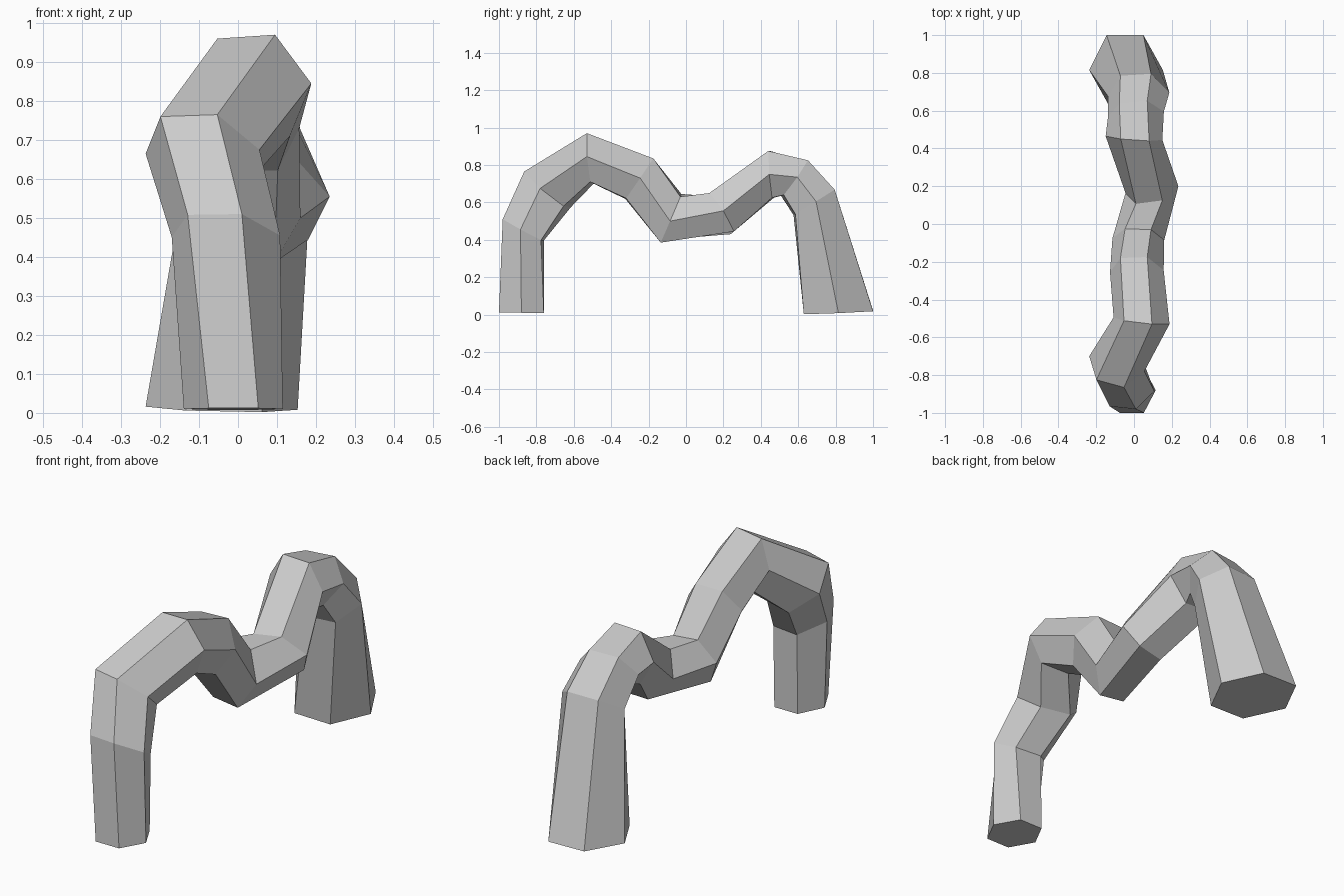
import bpy, bmesh
from mathutils import Vector

# Path of the tube: ring centre, right-hand corner, outer right corner.
# The remaining four hexagon corners follow by symmetry about the centre.
RINGS = [
    ((-.012, -.88, .01), (.115, -.88, .01), (.052, -1.0, .012)),      # front foot
    ((-.031, -.87, .453), (.108, -.885, .455), (.01, -.98, .51)),
    ((-.091, -.74, .67), (.055, -.78, .675), (-.053, -.865, .765)),
    ((.04, -.512, .835), (.188, -.53, .845), (.095, -.53, .97)),      # front arch top
    ((.015, -.25, .727), (.157, -.245, .73), (.07, -.175, .835)),
    ((.023, -.08, .515), (.16, -.085, .50), (.09, -.03, .63)),        # saddle
    ((.095, .182, .54), (.235, .20, .555), (.15, .125, .65)),
    ((.0, .455, .75), (.15, .445, .75), (.08, .44, .875)),            # back arch top
    ((.01, .58, .73), (.158, .595, .735), (.07, .652, .825)),
    ((.025, .685, .60), (.187, .695, .605), (.09, .795, .668)),
    ((-.042, .815, .012), (.153, .815, .008), (.05, 1.0, .018)),      # back foot
]


def hexagon(bm, centre, right, outer):
    c = Vector(centre)
    a, b = Vector(right) - c, Vector(outer) - c
    return [bm.verts.new(c + d) for d in (a, b, b - a, -a, -b, a - b)]


# Skin the rings into one faceted tube with closed feet
bm = bmesh.new()
loops = [hexagon(bm, *ring) for ring in RINGS]
for lower, upper in zip(loops, loops[1:]):
    for i in range(6):
        j = (i + 1) % 6
        bm.faces.new((lower[i], lower[j], upper[j], upper[i]))
bm.faces.new(loops[0])
bm.faces.new(loops[-1])
bmesh.ops.recalc_face_normals(bm, faces=bm.faces)

mesh = bpy.data.meshes.new("double_arch_tube")
bm.to_mesh(mesh)
bm.free()
bpy.context.collection.objects.link(bpy.data.objects.new("double_arch_tube", mesh))
